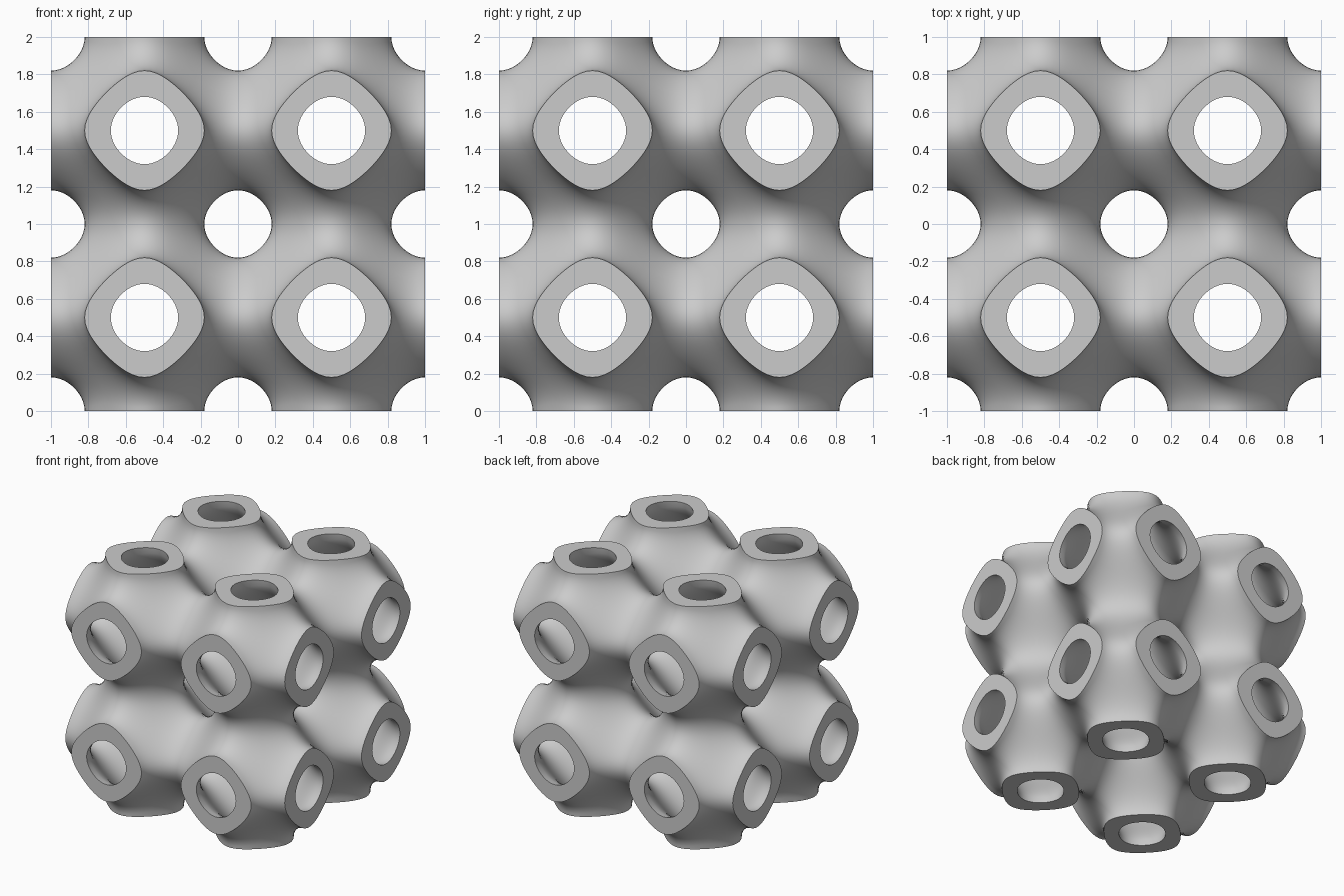
import bpy
import bmesh
from itertools import permutations, product
from math import cos, pi, tan
from mathutils import Vector

cube = bpy.data.objects.get("Cube")
if cube:
    bpy.data.objects.remove(cube)

LEVEL = 0.426      # half thickness of the wall, as a field value
ALONG = 8          # steps from neck rim to the middle of the patch
AROUND = 8         # steps around an eighth of the neck


def field(p):
    return -sum(cos(2 * pi * c) for c in p)


def solve(start, direction, level):
    """Point on start + t * direction, t in 0..1, where the field meets level."""
    low, high = 0.0, 1.0
    for _ in range(40):
        mid = (low + high) / 2
        if field(start + direction * mid) < level:
            low = mid
        else:
            high = mid
    return start + direction * high


def wedge(level):
    """Smallest repeating patch: rows run from the neck rim to the diagonal."""
    centre, neck = Vector((0, 0, 0)), Vector((0.5, 0, 0))
    rows = []
    for i in range(AROUND + 1):
        slope = tan(pi / 4 * i / AROUND)
        rim = solve(neck, Vector((0, 0.5, 0.5 * slope)), level)
        far = solve(centre, Vector((0.5, 0.5, 0.5 * slope)), level)
        row = [rim]
        for j in range(1, ALONG + 1):
            ray = rim.lerp(far, j / ALONG)
            row.append(solve(centre, ray * (0.5 / max(ray)), level))
        rows.append(row)
    return rows


def add_grid(bm, rows, place, side):
    """Quads through a grid of points, facing away from (1) or to (-1) the cell."""
    verts = [[bm.verts.new(place(p)) for p in row] for row in rows]
    for a, b in zip(verts, verts[1:]):
        for j in range(len(a) - 1):
            face = bm.faces.new((a[j], a[j + 1], b[j + 1], b[j]))
            face.normal_update()
            if face.normal.dot(face.calc_center_median()) * side < 0:
                face.normal_flip()


outer, inner = wedge(LEVEL), wedge(-LEVEL)
rims = [[a[0], b[0]] for a, b in zip(outer, inner)]

# One cell: the patch repeated over every axis order and direction
bm = bmesh.new()
for order in permutations(range(3)):
    for signs in product((1, -1), repeat=3):
        def place(p):
            return Vector([p[order[k]] * signs[k] for k in range(3)])
        add_grid(bm, outer, place, 1)
        add_grid(bm, inner, place, -1)
        # Flat cut rings only on the outside of the block
        if signs[order.index(0)] > 0:
            add_grid(bm, rims, place, 1)
bmesh.ops.remove_doubles(bm, verts=bm.verts, dist=0.00001)
bmesh.ops.translate(bm, verts=bm.verts, vec=(0.5, 0.5, 0.5))

mesh = bpy.data.meshes.new("lattice_shell")
bm.to_mesh(mesh)
bm.free()
shell = bpy.data.objects.new("lattice_shell", mesh)
shell.location.z = 1
bpy.context.collection.objects.link(shell)

# Plain grey
grey = bpy.data.materials.new("light_grey")
grey.use_nodes = True
colour = (0.6, 0.6, 0.6, 1)
grey.diffuse_color = colour
grey.node_tree.nodes["Principled BSDF"].inputs["Base Color"].default_value = colour
mesh.materials.append(grey)

# Smooth walls with crisp cut rims
bpy.ops.object.select_all(action="DESELECT")
shell.select_set(True)
bpy.context.view_layer.objects.active = shell
bpy.ops.object.shade_smooth_by_angle(angle=pi / 4)

# Eight cells from one
mirror = shell.modifiers.new("eight_cells", "MIRROR")
mirror.use_axis = (True, True, True)
mirror.merge_threshold = 0.0001
